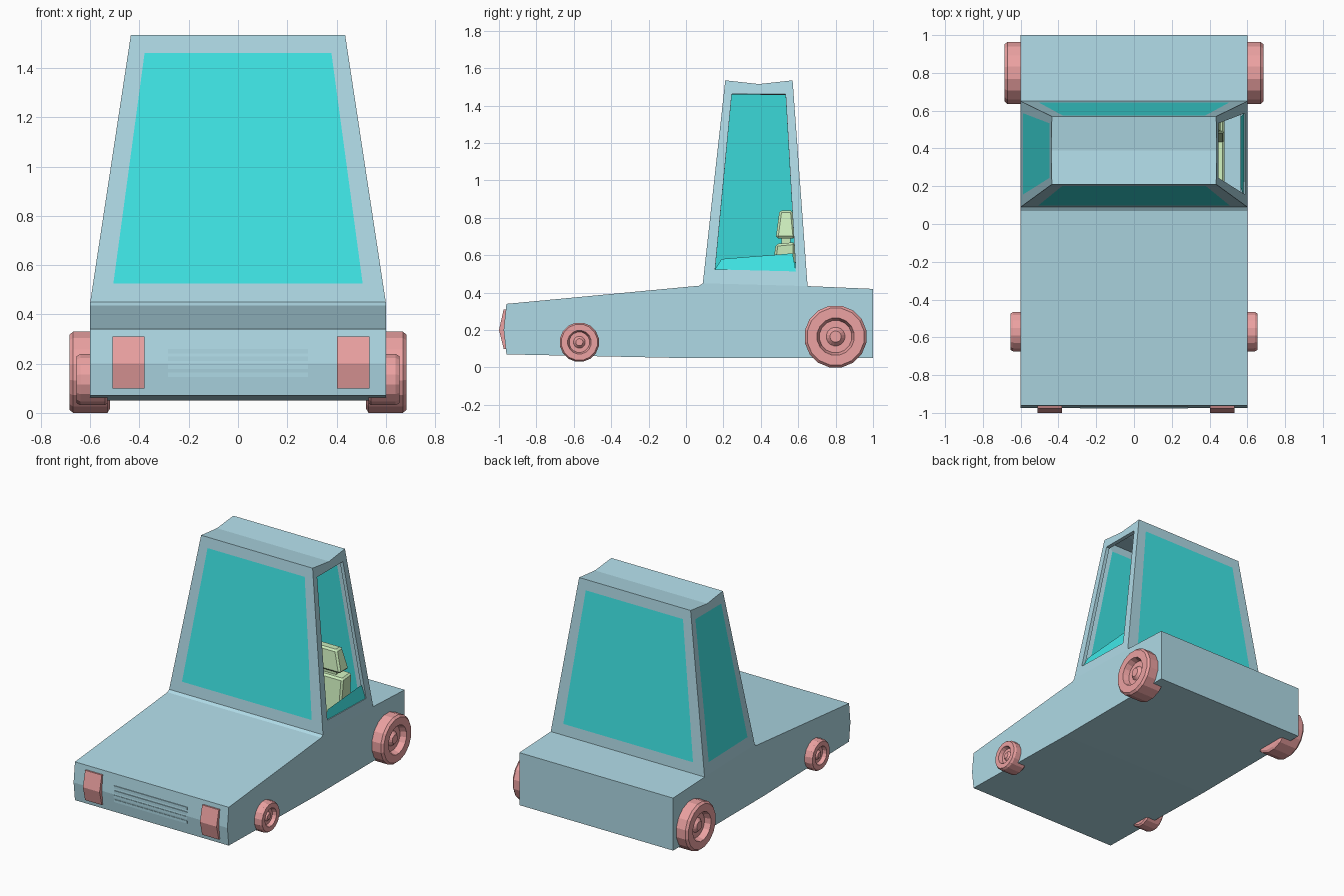
import bpy, bmesh, math
from mathutils import Vector

if "Cube" in bpy.data.objects:
    bpy.data.objects.remove(bpy.data.objects["Cube"])


def material(name, rgb):
    m = bpy.data.materials.new(name)
    m.diffuse_color = (*rgb, 1)
    m.use_nodes = True
    m.node_tree.nodes["Principled BSDF"].inputs["Base Color"].default_value = m.diffuse_color
    return m


BLUE = material("paint", (0.43, 0.70, 0.79))
TEAL = material("glass", (0.05, 0.80, 0.80))
RED = material("red", (0.84, 0.36, 0.36))
GREEN = material("upholstery", (0.60, 0.84, 0.50))


def add_object(name, verts, faces, *mats):
    mesh = bpy.data.meshes.new(name)
    mesh.from_pydata(verts, [], faces)
    for m in mats:
        mesh.materials.append(m)
    ob = bpy.data.objects.new(name, mesh)
    bpy.context.collection.objects.link(ob)
    return ob


def fix_normals(ob):
    bm = bmesh.new()
    bm.from_mesh(ob.data)
    bmesh.ops.recalc_face_normals(bm, faces=bm.faces)
    bm.to_mesh(ob.data)
    bm.free()


def extrude_x(name, profile, x0, x1, mat, skip=()):
    """Extrude a (y, z) profile along x; skip lists open profile edges."""
    n = len(profile)
    verts = [(x, y, z) for x in (x0, x1) for y, z in profile]
    faces = [(i, (i + 1) % n, n + (i + 1) % n, n + i) for i in range(n) if i not in skip]
    faces += [tuple(range(n)), tuple(range(n, 2 * n))]
    ob = add_object(name, verts, faces, mat)
    fix_normals(ob)
    return ob


# Body shell, open under the cabin
body = [(-0.96, 0.34), (0.07, 0.437), (0.09, 0.45), (0.65, 0.435), (1.0, 0.42),
        (1.0, 0.05), (0.0, 0.05), (-0.96, 0.07), (-0.975, 0.2)]
extrude_x("body", body, -0.6, 0.6, BLUE, skip=(2,))

# Cabin: four framed sides and a dipped roof
low = [Vector(p) for p in ((-0.6, 0.09, 0.45), (0.6, 0.09, 0.45), (0.6, 0.65, 0.435), (-0.6, 0.65, 0.435))]
top = [Vector(p) for p in ((-0.435, 0.21, 1.535), (0.435, 0.21, 1.535), (0.435, 0.57, 1.535), (-0.435, 0.57, 1.535))]
verts = low + top + [Vector((0.438, 0.39, 1.515)), Vector((-0.438, 0.39, 1.515))]
faces, slots = [(4, 5, 8, 9), (9, 8, 6, 7)], [0, 0]
for i in range(4):
    j = (i + 1) % 4
    ub, ut = (0.07, 0.075) if i % 2 == 0 else (0.105, 0.115)
    base = len(verts)
    for u, v in ((ub, 0.07), (1 - ub, 0.07), (1 - ut, 0.933), (ut, 0.933)):
        verts.append(low[i].lerp(low[j], u).lerp(top[i].lerp(top[j], u), v))
    a, b, c, d = range(base, base + 4)
    head = {1: (d, c, j + 4, 8, i + 4), 3: (d, c, j + 4, 9, i + 4)}.get(i, (d, c, j + 4, i + 4))
    faces += [(i, j, b, a), (j, j + 4, c, b), head, (i + 4, i, a, d)]
    slots += [0] * 4
    if i != 1:                      # right window is open
        faces.append((a, b, c, d))
        slots.append(1)
cabin = add_object("cabin", verts, faces, BLUE, TEAL)
for f, s in zip(cabin.data.polygons, slots):
    f.material_index = s
bm = bmesh.new()
bm.from_mesh(cabin.data)
for f in bm.faces:
    if f.normal.dot(f.calc_center_median() - Vector((0, 0.38, 1.0))) < 0:
        f.normal_flip()
bm.to_mesh(cabin.data)
bm.free()
wall = cabin.modifiers.new("thickness", "SOLIDIFY")
wall.thickness, wall.offset = 0.025, -1

# Lowered right window pane
add_object("lowered_window", [(0.585, 0.14, 0.50), (0.585, 0.59, 0.50), (0.565, 0.57, 0.61), (0.565, 0.19, 0.58)],
           [(0, 1, 2, 3)], TEAL)

# Headlights
lamp = [(-0.95, 0.31), (-0.975, 0.31), (-1.0, 0.2), (-0.975, 0.1), (-0.95, 0.1)]
for side, x in (("left", -0.51), ("right", 0.403)):
    extrude_x(side + "_headlight", lamp, x, x + 0.13, RED)

# Grille bars
for k in range(4):
    z = 0.155 + k * 0.032
    y = -0.975 + abs(z - 0.2) * 0.11
    extrude_x(f"grille_bar_{k + 1}", [(y - 0.004, z - 0.009), (y - 0.004, z + 0.009),
                                     (y + 0.01, z + 0.009), (y + 0.01, z - 0.009)], -0.285, 0.285, BLUE)


def wheel(name, s, y, z, r, inner, outer, n=16):
    """Lathe a tyre with a recessed rim and a hub around the x axis."""
    prof = [(inner, r * 0.9), (inner + 0.01, r), (outer - 0.015, r), (outer, r * 0.92), (outer, r * 0.60),
            (outer - r * 0.25, r * 0.52), (outer - r * 0.25, r * 0.30), (outer - r * 0.12, r * 0.18)]
    vs = [(s * x, y + rad * math.cos(t), z + rad * math.sin(t)) for x, rad in prof
          for t in (2 * math.pi * (k + 0.5) / n for k in range(n))]
    fs = [(p * n + k, p * n + (k + 1) % n, (p + 1) * n + (k + 1) % n, (p + 1) * n + k)
          for p in range(len(prof) - 1) for k in range(n)]
    fs += [tuple(range(n)), tuple(range((len(prof) - 1) * n, len(prof) * n))]
    fix_normals(add_object(name, vs, fs, RED))


for side, s in (("left", -1), ("right", 1)):
    wheel(side + "_rear_wheel", s, 0.80, 0.165, 0.168, 0.52, 0.685)
    wheel(side + "_front_wheel", s, -0.57, 0.135, 0.106, 0.53, 0.655)

# Seats: cushion, backrest and tapered headrest
for side, s in (("left", -1), ("right", 1)):
    parts = {
        "cushion": ([(0.20, 0.20), (0.20, 0.34), (0.50, 0.31), (0.50, 0.20)], 0.07, 0.48),
        "backrest": ([(0.42, 0.22), (0.48, 0.66), (0.585, 0.67), (0.57, 0.22)], 0.07, 0.48),
        "headrest": ([(0.48, 0.69), (0.50, 0.84), (0.57, 0.84), (0.585, 0.69)], 0.11, 0.46),
        "headrest_post": ([(0.51, 0.65), (0.51, 0.70), (0.56, 0.70), (0.56, 0.65)], 0.16, 0.41),
    }
    for part, (prof, x0, x1) in parts.items():
        ob = extrude_x(f"{side}_seat_{part}", prof, s * x0, s * x1, GREEN)
        if part == "headrest":
            mid = s * (x0 + x1) / 2
            for v in ob.data.vertices:
                if v.co.z > 0.8:
                    v.co.x = mid + (v.co.x - mid) * 0.75
        if part != "headrest_post":
            bev = ob.modifiers.new("soft_edge", "BEVEL")
            bev.width, bev.segments = 0.012, 1
